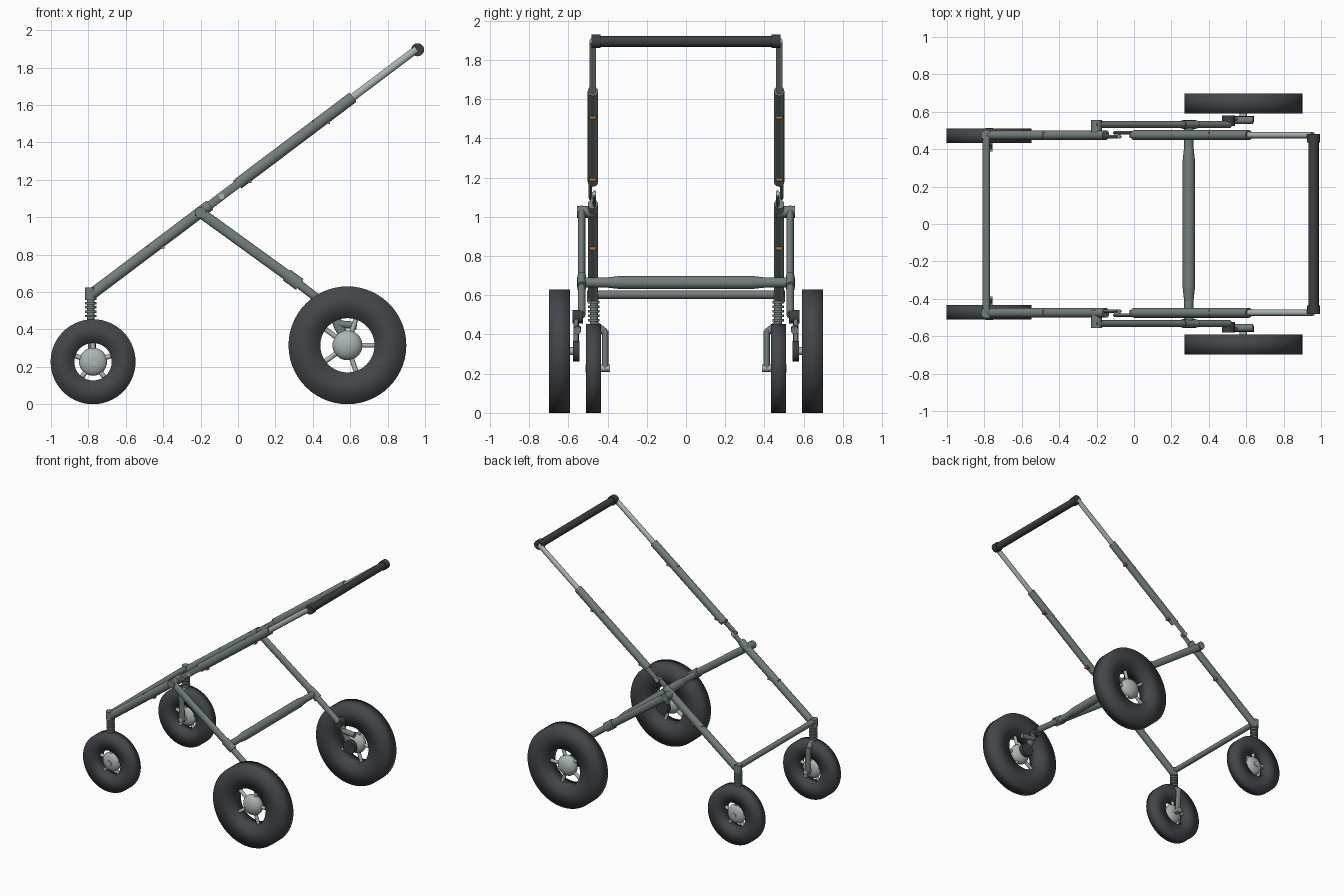
import bpy, bmesh, math
from mathutils import Vector, Matrix

cube = bpy.data.objects.get("Cube")
if cube:
    bpy.data.objects.remove(cube, do_unlink=True)


def material(name, rgb):
    m = bpy.data.materials.new(name)
    m.use_nodes = True
    m.diffuse_color = (*rgb, 1)
    bsdf = next(n for n in m.node_tree.nodes if n.type == 'BSDF_PRINCIPLED')
    bsdf.inputs["Base Color"].default_value = (*rgb, 1)
    return m


TUBE = material("grey_green_metal", (0.17, 0.21, 0.205))
LIGHT = material("light_metal", (0.40, 0.46, 0.45))
RUBBER = material("black_rubber", (0.055, 0.062, 0.069))
GRIP = material("dark_grip", (0.045, 0.05, 0.056))
ORANGE = material("orange_clip", (0.55, 0.19, 0.04))


def finish(name, bm, mat, mirror=True, all_smooth=False):
    """Turn a bmesh into an object, smooth but with sharp corners, mirrored across y."""
    bmesh.ops.recalc_face_normals(bm, faces=bm.faces)
    for f in bm.faces:
        f.smooth = True
    for e in bm.edges:
        if not all_smooth and e.calc_face_angle(0) > math.radians(40):
            e.smooth = False
    me = bpy.data.meshes.new(name)
    bm.to_mesh(me)
    bm.free()
    me.materials.append(mat)
    ob = bpy.data.objects.new(name, me)
    bpy.context.scene.collection.objects.link(ob)
    if mirror:
        mod = ob.modifiers.new("mirror", 'MIRROR')
        mod.use_axis = (False, True, False)
        mod.use_mirror_merge = False
    return ob


def add_tube(bm, a, b, r, width=1.0, r2=None, sides=20):
    """Capped tube from a to b; width squashes it sideways into an oval."""
    a, b = Vector(a), Vector(b)
    z = (b - a).normalized()
    x = Vector((0, 1, 0)) if abs(z.y) < 0.9 else Vector((1, 0, 0))
    x = (x - z * x.dot(z)).normalized()
    frame = Matrix((x, z.cross(x), z)).transposed().to_4x4()
    mat = Matrix.Translation((a + b) / 2) @ frame @ Matrix.Diagonal((width, 1, 1, 1))
    bmesh.ops.create_cone(bm, cap_ends=True, segments=sides, radius1=r,
                          radius2=r if r2 is None else r2, depth=(b - a).length, matrix=mat)


def tubes(name, mat, parts, mirror=True):
    bm = bmesh.new()
    for p in parts:
        add_tube(bm, *p)
    return finish(name, bm, mat, mirror)


def rail(x, y=0.475):
    """Point on the sloping side rail."""
    return Vector((x, y, 0.59 + (x + 0.78) * 0.754))


def wheel(name, x, y, radius, half, hole, hub_r, turn):
    c = Vector((x, y, radius))
    # Tyre: rectangular section spun about the axle
    bm = bmesh.new()
    section = [(hole, -half), (radius, -half), (radius, half), (hole, half)]
    vs = [bm.verts.new(c + Vector((r, d, 0))) for r, d in section]
    es = [bm.edges.new((vs[i], vs[(i + 1) % 4])) for i in range(4)]
    bmesh.ops.spin(bm, geom=vs + es, cent=c, axis=(0, 1, 0), angle=math.tau,
                   steps=56, use_merge=True)
    bmesh.ops.remove_doubles(bm, verts=bm.verts, dist=1e-5)
    finish(name + "_tyre", bm, RUBBER, all_smooth=True)
    # Domed hub
    bm = bmesh.new()
    dome = Matrix.Translation(c) @ Matrix.Diagonal((hub_r, half * 0.95, hub_r, 1)) \
        @ Matrix.Rotation(math.pi / 2, 4, 'X')
    bmesh.ops.create_uvsphere(bm, u_segments=28, v_segments=14, radius=1, matrix=dome)
    finish(name + "_hub", bm, LIGHT)
    # Five spokes
    spokes = []
    for i in range(5):
        t = turn + i * math.tau / 5
        d = Vector((math.cos(t), 0, math.sin(t)))
        spokes.append((c + d * hub_r * 0.7, c + d * (hole + 0.01), 0.013))
    tubes(name + "_spokes", LIGHT, spokes)


wheel("front_wheel", -0.775, 0.472, 0.227, 0.038, 0.1, 0.075, math.pi / 2)
wheel("rear_wheel", 0.585, 0.645, 0.315, 0.054, 0.145, 0.08, 0)
tubes("front_hub_cap", LIGHT, [((-0.775, 0.5, 0.227), (-0.775, 0.512, 0.227), 0.02)])

# Side rails: lower tube, fold joint, upper tube, telescoping end
tubes("lower_rail", TUBE, [(rail(-0.79), rail(-0.15), 0.03, 0.87)])
tubes("upper_rail", TUBE, [(rail(0), rail(0.615), 0.031, 0.85)])
tubes("handle_extension", LIGHT, [(rail(0.6), rail(0.955), 0.02, 0.85)])
tubes("fold_link", TUBE, [
    (rail(-0.16, 0.467), rail(-0.08, 0.467), 0.022, 0.4),
    (rail(-0.1, 0.488), rail(0.01, 0.488), 0.022, 0.4)])
tubes("fold_pin", LIGHT, [(rail(-0.09, 0.458), rail(-0.09, 0.497), 0.017)])
tubes("main_pivot", TUBE, [((-0.2, 0.46, 1.025), (-0.2, 0.555, 1.025), 0.03)])

# Orange clips through the rails
bm = bmesh.new()
for x in (-0.44, 0.025, 0.445):
    p = rail(x) - Vector((0, 0, 0.006))
    bmesh.ops.create_cube(bm, size=1, matrix=Matrix.Translation(p)
                          @ Matrix.Diagonal((0.096, 0.032, 0.018, 1)))
finish("orange_clips", bm, ORANGE)

# Push handle with end caps
tubes("handle_grip", GRIP, [((0.96, -0.45, 1.895), (0.96, 0.45, 1.895), 0.028)], False)
tubes("handle_cap", GRIP, [((0.96, 0.437, 1.895), (0.96, 0.482, 1.895), 0.035)])

# Rear legs and their lower sleeves
tubes("rear_leg", TUBE, [
    ((-0.215, 0.532, 1.035), (0.31, 0.532, 0.655), 0.028, 0.68),
    ((0.26, 0.532, 0.691), (0.33, 0.532, 0.64), 0.035, 0.65),
    ((0.3, 0.532, 0.662), (0.51, 0.532, 0.5), 0.023, 0.85)])

# Cross bars
tubes("rear_cross_bar", TUBE, [
    ((0.293, 0, 0.665), (0.293, 0.34, 0.665), 0.033),
    ((0.293, 0.34, 0.665), (0.293, 0.41, 0.665), 0.033, 1, 0.025),
    ((0.293, 0.41, 0.665), (0.293, 0.535, 0.665), 0.025)])
tubes("front_cross_bar", TUBE, [((-0.79, -0.475, 0.603), (-0.79, 0.475, 0.603), 0.021)], False)

# Rear swing arm with its pivot, drum and axle
tubes("rear_swing_arm", TUBE, [((0.5, 0.56, 0.5), (0.59, 0.56, 0.31), 0.026, 0.5)])
tubes("rear_drums", GRIP, [
    ((0.505, 0.525, 0.49), (0.505, 0.58, 0.49), 0.035),
    ((0.59, 0.543, 0.315), (0.59, 0.577, 0.315), 0.052)])
tubes("rear_damper", TUBE, [((0.53, 0.555, 0.43), (0.635, 0.555, 0.42), 0.02)])
tubes("rear_axle", LIGHT, [((0.585, 0.56, 0.315), (0.585, 0.64, 0.315), 0.02)])

# Front steering post with ribbed spring
tubes("steering_post", TUBE, [((-0.79, 0.475, 0.565), (-0.79, 0.475, 0.625), 0.029)])
spring = [((-0.787, 0.47, 0.44), (-0.787, 0.47, 0.58), 0.02)]
for i in range(5):
    z = 0.465 + i * 0.023
    spring.append(((-0.787, 0.47, z), (-0.787, 0.47, z + 0.013), 0.03))
tubes("front_spring", TUBE, spring)

# One-sided front fork and axle
tubes("front_fork", TUBE, [
    ((-0.785, 0.465, 0.452), (-0.785, 0.412, 0.41), 0.019),
    ((-0.785, 0.412, 0.42), (-0.777, 0.412, 0.21), 0.022, 0.75)])
tubes("front_axle", LIGHT, [((-0.775, 0.388, 0.227), (-0.775, 0.46, 0.227), 0.019)])
